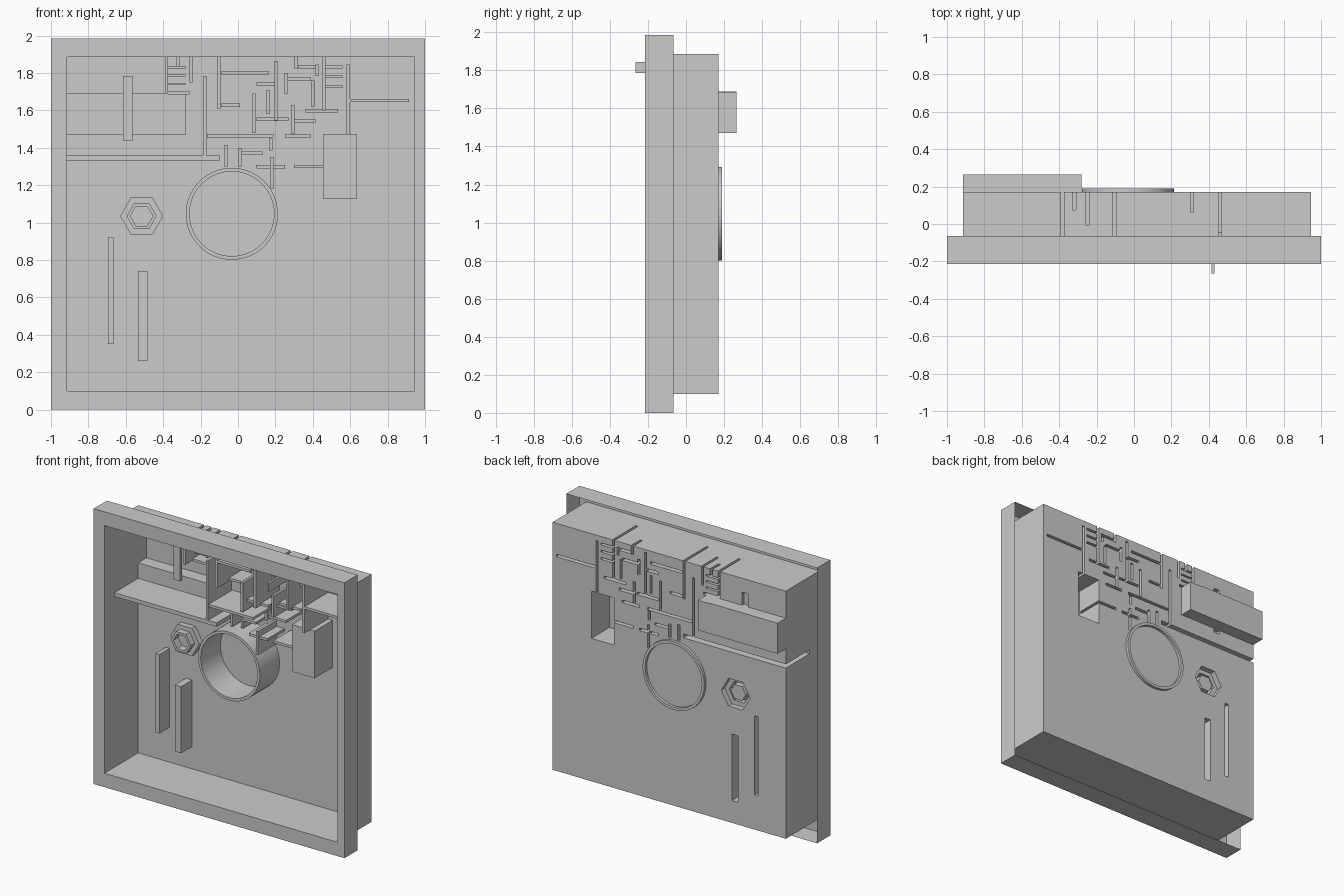
import bpy, bmesh, math

if "Cube" in bpy.data.objects:
    bpy.data.objects.remove(bpy.data.objects["Cube"])

FRONT, RIM_BACK, PANEL = -0.215, -0.065, 0.17
FRAME = (-1, 1, 0, 1.985)
OPEN = (-0.915, 0.945, 0.10, 1.885)      # tray opening x0, x1, z0, z1
RECESS = (-0.915, -0.28, 1.47, 1.69)     # pocket pushed out of the back
HEX_HOLE = (-0.64, -0.39, 0.925, 1.145)  # patch filled by the hex boss
BARS = []                                # (rectangle, front face y)


def bar(x0, x1, z0, z1, y=None):
    # Unless given, longer bars stand taller
    length = max(x1 - x0, z1 - z0)
    BARS.append(((x0, x1, z0, z1), max(-0.1, 0.13 - length) if y is None else y))


# Main features: ledge, side block, two slots, front tab, strap ends
bar(-.915, -.10, 1.33, 1.358)
bar(.455, .635, 1.13, 1.47, -.035)
bar(-.695, -.665, .35, .92, .055)
bar(-.535, -.485, .26, .74, .045)
bar(.415, .43, 1.785, 1.845, -.265)
for z0, z1 in ((1.44, RECESS[2]), (RECESS[3], 1.785)):
    bar(-.615, -.565, z0, z1, .145)

# Maze of thin upright ribs
T, TOP = 0.009, OPEN[3]
for x, z0, z1 in ((-.103, 1.61, TOP), (-.178, 1.358, 1.785), (-.25, 1.75, TOP), (.46, 1.6, TOP),
                  (.085, 1.48, 1.69), (.203, 1.545, 1.865), (.59, 1.47, 1.845), (.293, 1.475, 1.63),
                  (.18, 1.18, 1.35), (-.382, 1.69, TOP), (-.32, 1.83, TOP), (.175, 1.385, 1.45),
                  (.4, 1.62, 1.76), (.31, 1.82, TOP), (.16, 1.58, 1.71), (.257, 1.69, 1.8),
                  (-.062, 1.3, 1.415), (.01, 1.3, 1.4)):
    bar(x - T, x + T, z0, z1)

# Maze of thin level ribs
for z, x0, x1 in ((1.465, -.165, .19), (1.8, -.092, .165), (1.463, .25, .39), (1.695, -.375, -.26),
                  (1.628, -.092, .01), (1.742, .1, .195), (1.552, .1, .27), (1.598, .36, .535),
                  (1.298, .1, .25), (1.3, .3, .455), (1.833, .32, .415), (1.767, .265, .39),
                  (1.545, .3, .415), (1.653, .6, .915), (1.37, .02, .13)):
    bar(x0, x1, z - T, z + T)
for k in range(3):
    bar(.465, .56, 1.72 + .052 * k, 1.735 + .052 * k)
    bar(-.373, -.28, 1.735 + .045 * k, 1.747 + .045 * k)


def inside(r, x, z):
    return r[0] < x < r[1] and r[2] < z < r[3]


def depth(x, z):
    if not inside(FRAME, x, z):
        return RIM_BACK
    base = PANEL if inside(OPEN, x, z) else FRONT
    if inside(RECESS, x, z):
        base = 0.265
    return min([base] + [y for r, y in BARS if inside(r, x, z)])


def make(name, bm):
    mesh = bpy.data.meshes.new(name)
    bm.to_mesh(mesh)
    bm.free()
    ob = bpy.data.objects.new(name, mesh)
    bpy.context.collection.objects.link(ob)
    return ob


def ring(bm, cx, cz, r, y, n):
    return [bm.verts.new((cx + r * math.cos(2 * math.pi * i / n), y,
                          cz + r * math.sin(2 * math.pi * i / n))) for i in range(n)]


def loft(bm, a, b):
    n = len(a)
    for i in range(n):
        bm.faces.new((a[i], a[(i + 1) % n], b[(i + 1) % n], b[i]))


# Frame, tray and ribs: one terraced sheet stepped along y
rects = [r for r, _ in BARS] + [OPEN, RECESS, HEX_HOLE, FRAME]
xe = [-1.2] + sorted({round(v, 4) for r in rects for v in r[:2]}) + [1.2]
ze = [-0.2] + sorted({round(v, 4) for r in rects for v in r[2:]}) + [2.2]
D = [[depth((xe[i] + xe[i + 1]) / 2, (ze[j] + ze[j + 1]) / 2)
      for j in range(len(ze) - 1)] for i in range(len(xe) - 1)]
bm = bmesh.new()


def quad(*pts):
    bm.faces.new([bm.verts.new(p) for p in pts])


for i in range(len(D)):
    for j in range(len(D[0])):
        x0, x1, z0, z1, d = xe[i], xe[i + 1], ze[j], ze[j + 1], D[i][j]
        cx, cz = (x0 + x1) / 2, (z0 + z1) / 2
        if inside(FRAME, cx, cz) and not inside(HEX_HOLE, cx, cz):
            quad((x0, d, z0), (x1, d, z0), (x1, d, z1), (x0, d, z1))
        if i and D[i - 1][j] != d:
            a = D[i - 1][j]
            quad((x0, a, z0), (x0, d, z0), (x0, d, z1), (x0, a, z1))
        if j and D[i][j - 1] != d:
            a = D[i][j - 1]
            quad((x0, a, z0), (x1, a, z0), (x1, d, z0), (x0, d, z0))
bmesh.ops.remove_doubles(bm, verts=bm.verts, dist=1e-4)
bmesh.ops.dissolve_limit(bm, angle_limit=0.01, verts=bm.verts, edges=bm.edges)
make("framed_tray", bm)

# Hexagonal stepped boss, hollow at the back like the ribs
bm = bmesh.new()
x0, x1, z0, z1 = HEX_HOLE
outline = [bm.verts.new((x, PANEL, z)) for x, z in ((x0, z0), (x1, z0), (x1, z1), (x0, z1))]
levels = [ring(bm, -0.515, 1.035, r, y, 6) for r, y in
          ((.115, PANEL), (.115, .13), (.08, .13), (.08, .085), (.06, .085), (.06, .14))]
edges = [bm.edges.new((l[k], l[(k + 1) % len(l)])) for l in (outline, levels[0]) for k in range(len(l))]
bmesh.ops.triangle_fill(bm, edges=edges, use_beauty=True, normal=(0, -1, 0))
for a, b in zip(levels, levels[1:]):
    loft(bm, a, b)
bm.faces.new(levels[-1])
bmesh.ops.recalc_face_normals(bm, faces=bm.faces)
make("hex_boss", bm)

# Round port: thin tube passing through the back panel
bm = bmesh.new()
loops = [ring(bm, -0.033, 1.047, r, y, 64) for r, y in
         ((.246, .19), (.246, -.055), (.226, -.055), (.226, .19))]
for k in range(4):
    loft(bm, loops[k], loops[(k + 1) % 4])
bmesh.ops.recalc_face_normals(bm, faces=bm.faces)
tube = make("round_port", bm)
bpy.context.view_layer.objects.active = tube
tube.select_set(True)
bpy.ops.object.shade_smooth_by_angle(angle=math.radians(30))

# Strap bridging the pocket
bm = bmesh.new()
bmesh.ops.create_cube(bm, size=1)
for v in bm.verts:
    v.co = (-0.59 + v.co.x * 0.05, 0.1575 + v.co.y * 0.025, 1.58 + v.co.z * 0.22)
make("pocket_strap", bm)
